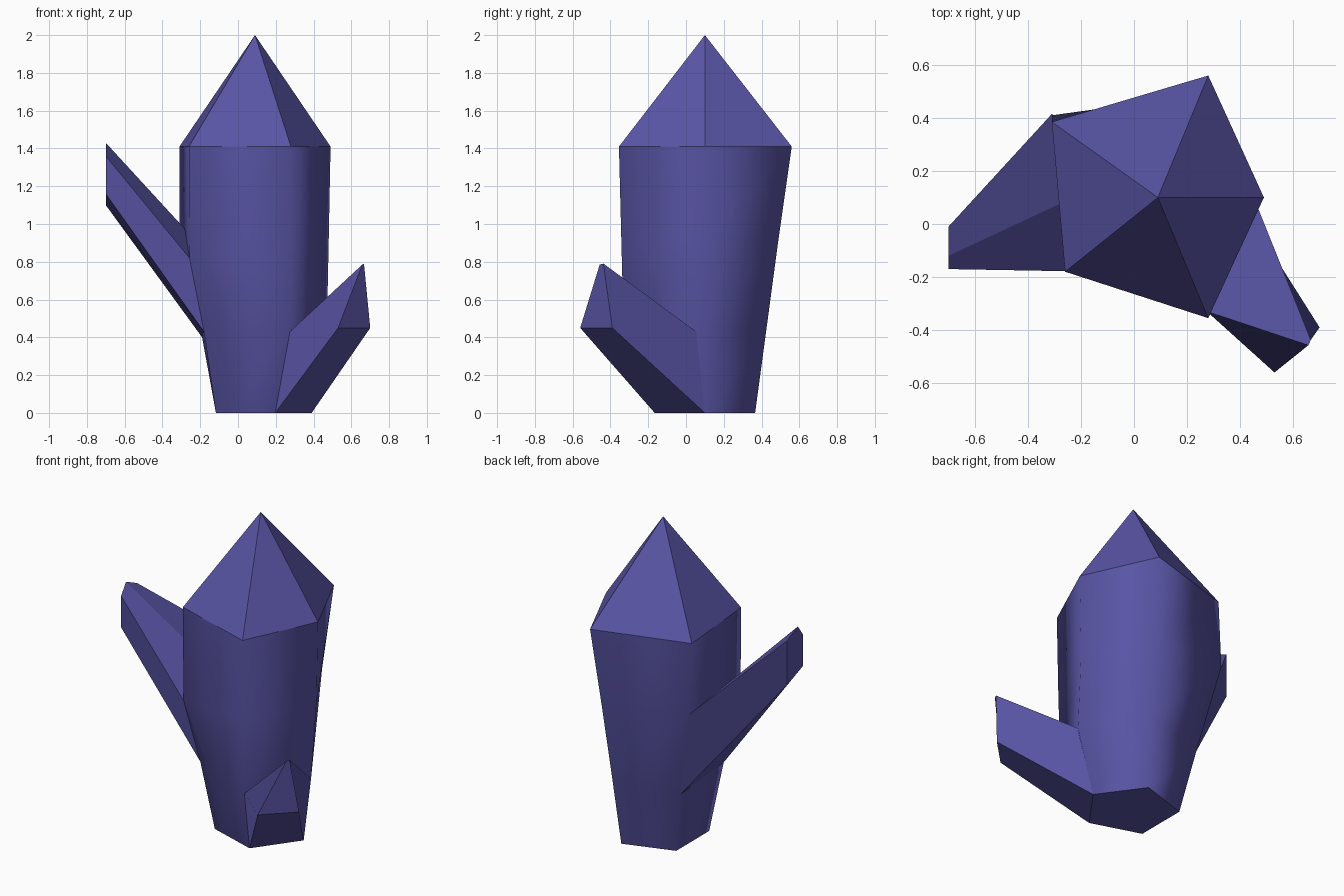
import bpy
from mathutils import Vector

if "Cube" in bpy.data.objects:
    bpy.data.objects.remove(bpy.data.objects["Cube"])

mat = bpy.data.materials.new("violet_crystal")
mat.diffuse_color = (0.10, 0.09, 0.38, 1)
mat.use_nodes = True
mat.node_tree.nodes["Principled BSDF"].inputs["Base Color"].default_value = mat.diffuse_color


def make(name, verts, faces, smooth=()):
    me = bpy.data.meshes.new(name)
    me.from_pydata([tuple(v) for v in verts], [], faces)
    me.validate()
    for p in me.polygons:
        p.use_smooth = p.index in smooth
    me.materials.append(mat)
    ob = bpy.data.objects.new(name, me)
    bpy.context.collection.objects.link(ob)
    return ob


def band(a, b, n):
    """Quads joining ring starting at a to ring starting at b."""
    return [(a + i, a + (i + 1) % n, b + (i + 1) % n, b + i) for i in range(n)]


# Main crystal: five corner columns, counter-clockwise, read at four heights
rings = [
    [(.39, .10, 0), (.197, .366, 0), (-.117, .265, 0), (-.117, -.065, 0), (.197, -.166, 0)],
    [(.47, .06, .43), (.22, .424, .43), (-.19, .33, .40), (-.18, -.12, .43), (.275, -.33, .43)],
    [(.48, .10, .90), (.248, .487, .90), (-.31, .41, .97), (-.257, -.178, .82), (.28, -.342, .90)],
    [(.49, .10, 1.41), (.28, .56, 1.41), (-.31, .385, 1.41), (-.26, -.18, 1.41), (.28, -.355, 1.41)],
]
verts = [v for r in rings for v in r] + [(.09, .10, 2.0)]
faces = [f for k in range(3) for f in band(5 * k, 5 * k + 5, 5)]
sides = range(len(faces))
faces += [(15 + i, 15 + (i + 1) % 5, 20) for i in range(5)]
faces.append((4, 3, 2, 1, 0))
make("main_crystal", verts, faces, sides)


def shard(name, root, tip, sink=0.0):
    """Prism from root to tip; roots may be sunk along their own edges."""
    n = len(root)
    root = [Vector(r) for r in root]
    tip = [Vector(t) for t in tip]
    root = [r + (r - t) * sink for r, t in zip(root, tip)]
    faces = band(0, n, n) + [tuple(range(n - 1, -1, -1)), tuple(range(n, 2 * n))]
    return make(name, root + tip, faces)


# Tall five-sided shard on the left
shard("left_shard",
      [(-.18, -.12, .43), (-.19, .33, .40), (-.31, .415, .97), (-.25, .09, .94), (-.257, -.178, .82)],
      [(-.70, -.17, 1.16), (-.70, -.01, 1.10), (-.70, -.01, 1.38), (-.70, -.12, 1.43), (-.70, -.17, 1.36)])

# Short wedge shard at the front right
shard("right_shard",
      [(.197, -.166, 0), (.39, .10, 0), (.47, .055, .43), (.275, -.33, .43)],
      [(.53, -.56, .45), (.70, -.39, .45), (.667, -.437, .79), (.658, -.457, .785)])

# Outward normals
import bmesh
for ob in bpy.context.collection.objects:
    bm = bmesh.new()
    bm.from_mesh(ob.data)
    bmesh.ops.recalc_face_normals(bm, faces=bm.faces)
    bm.to_mesh(ob.data)
    bm.free()
